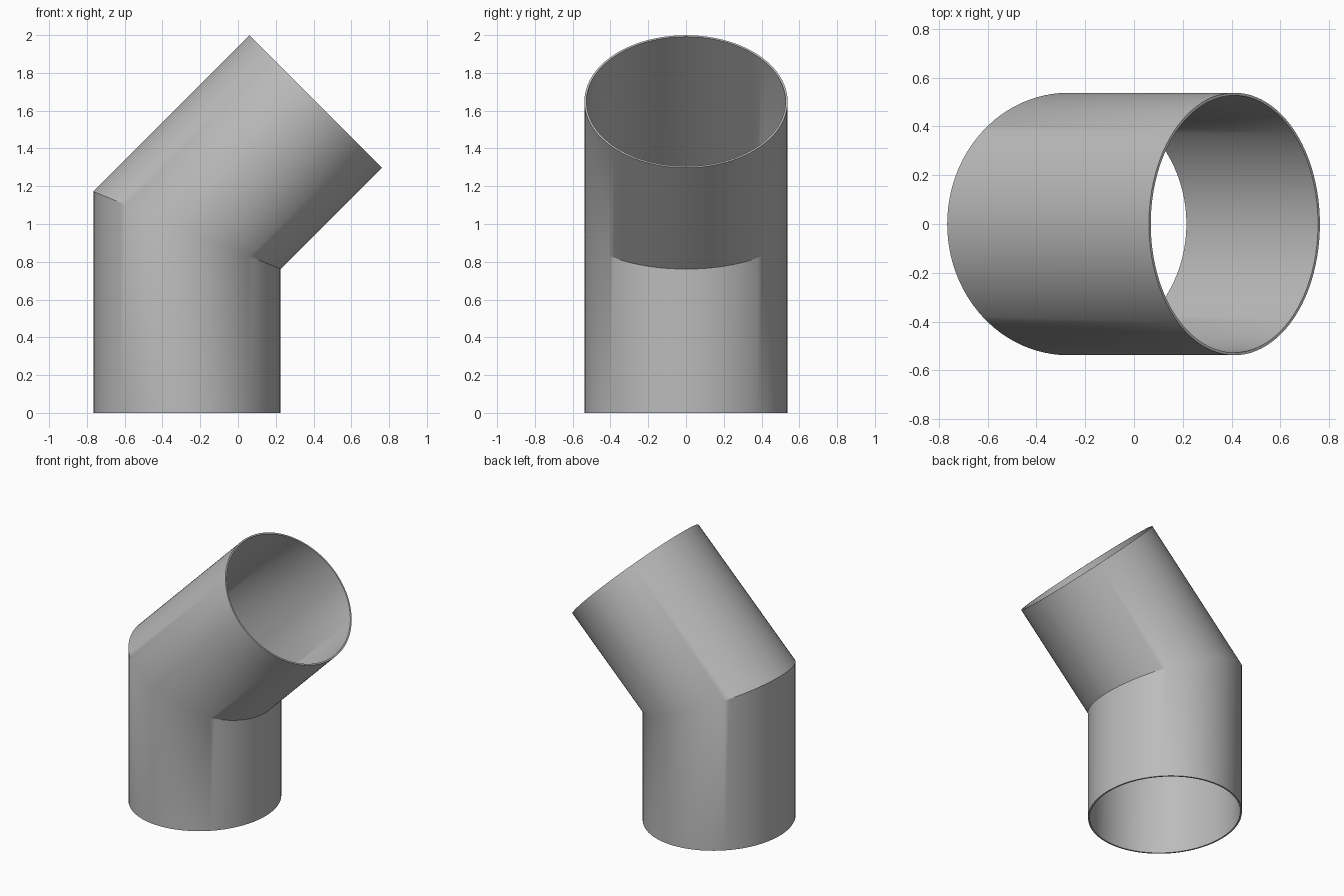
import bpy, bmesh
from math import sin, cos, tan, pi, radians
from mathutils import Vector

cube = bpy.data.objects.get("Cube")
if cube:
    bpy.data.objects.remove(cube, do_unlink=True)

SIDES = 96
RX, RY, WALL = 0.496, 0.538, 0.011    # oval section and wall thickness
BEND = radians(45)
JOINT = Vector((-0.27, 0, 0.967))     # where the two centre lines meet
LENGTH = 0.964                        # centre line length of the tilted half

grey = bpy.data.materials.new("pipe_grey")
grey.use_nodes = True
colour = (0.5, 0.5, 0.5, 1)
grey.diffuse_color = colour
grey.node_tree.nodes["Principled BSDF"].inputs["Base Color"].default_value = colour

axis = Vector((sin(BEND), 0, cos(BEND)))
across = Vector((cos(BEND), 0, -sin(BEND)))


def section(rx, ry, station):
    """Ring of points at the base, the mitred joint or the tilted mouth."""
    points = []
    for i in range(SIDES):
        a = 2 * pi * i / SIDES
        u, v = rx * cos(a), Vector((0, ry * sin(a), 0))
        if station == "base":
            p = Vector((JOINT.x + u, 0, 0))
        elif station == "joint":
            p = JOINT + Vector((u, 0, -u * tan(BEND / 2)))
        else:
            p = JOINT + axis * LENGTH + across * u
        points.append(p + v)
    return points


# Outer wall up, inner wall back down, closed by the two rims
bm = bmesh.new()
stations = ["base", "joint", "mouth"]
loops = [section(RX, RY, s) for s in stations]
loops += [section(RX - WALL, RY - WALL, s) for s in reversed(stations)]
rings = [[bm.verts.new(p) for p in loop] for loop in loops]
for k, ring in enumerate(rings):
    following = rings[(k + 1) % len(rings)]
    for i in range(SIDES):
        j = (i + 1) % SIDES
        bm.faces.new((ring[i], ring[j], following[j], following[i]))
bmesh.ops.recalc_face_normals(bm, faces=bm.faces)

mesh = bpy.data.meshes.new("elbow_pipe")
bm.to_mesh(mesh)
bm.free()
mesh.materials.append(grey)
pipe = bpy.data.objects.new("elbow_pipe", mesh)
bpy.context.collection.objects.link(pipe)

# Smooth walls with crisp rims and a mitre that softens toward the sides
bpy.ops.object.select_all(action="DESELECT")
pipe.select_set(True)
bpy.context.view_layer.objects.active = pipe
bpy.ops.object.shade_smooth_by_angle(angle=radians(30))
